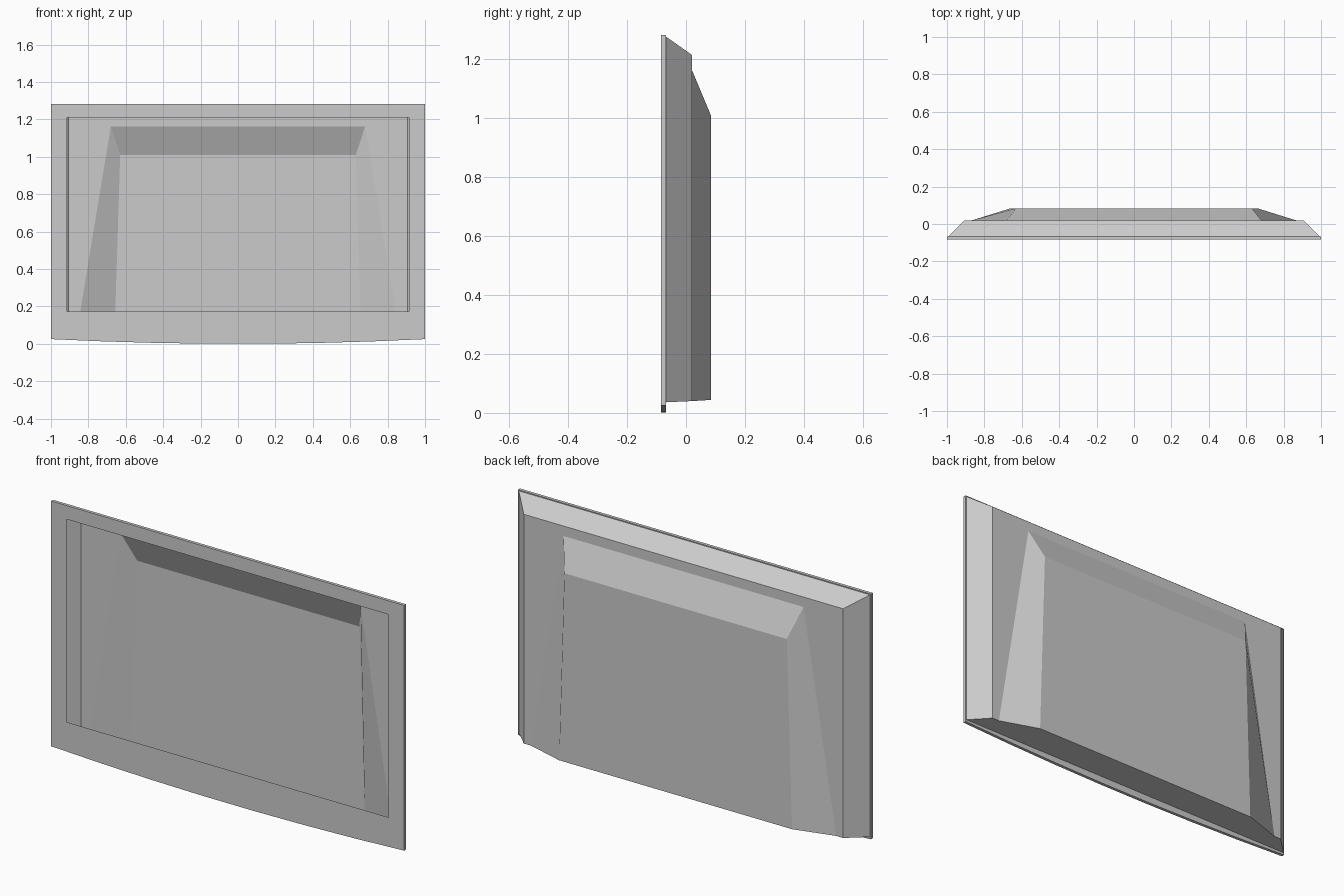
import bpy
import bmesh

cube = bpy.data.objects.get("Cube")
if cube:
    bpy.data.objects.remove(cube, do_unlink=True)

grey = bpy.data.materials.new("plain grey")
grey.use_nodes = True
grey.diffuse_color = (0.6, 0.6, 0.6, 1)
bsdf = next(n for n in grey.node_tree.nodes if n.type == "BSDF_PRINCIPLED")
bsdf.inputs["Base Color"].default_value = grey.diffuse_color

# Depth of each layer, front to back
FRONT, RIM, BACK, CREST = -0.084, -0.068, 0.02, 0.084


def finish(name, bm):
    bmesh.ops.remove_doubles(bm, verts=bm.verts, dist=0.0001)
    mesh = bpy.data.meshes.new(name)
    bm.to_mesh(mesh)
    bm.free()
    mesh.materials.append(grey)
    obj = bpy.data.objects.new(name, mesh)
    bpy.context.collection.objects.link(obj)
    return obj


def face(bm, points):
    return bm.faces.new([bm.verts.new(p) for p in points])


def rect(half_top, half_bottom, top, bottom, y_top, y_bottom=None):
    """Corners: top left, top right, bottom right, bottom left."""
    y_bottom = y_top if y_bottom is None else y_bottom
    return [(half_top, y_top, top), (-half_top, y_top, top),
            (-half_bottom, y_bottom, bottom), (half_bottom, y_bottom, bottom)]


# Front bezel: flat border with a gently bowed lower edge
SEGMENTS = 7
bow = [(-1 + 2 * i / SEGMENTS) for i in range(SEGMENTS + 1)]


def outline(y):
    return [(1, y, 1.281), (-1, y, 1.281)] + [(x, y, 0.025 * x * x) for x in bow]


def border(bm, outer, inner, flip):
    a, b, c, d = inner
    strips = [[outer[0], outer[1], b, a],
              [outer[1], outer[2], c, b],
              [outer[-1], outer[0], a, d],
              outer[2:] + [d, c]]
    for strip in strips:
        face(bm, strip[::-1] if flip else strip)


bm = bmesh.new()
front, back = outline(FRONT), outline(RIM)
border(bm, front, rect(0.913, 0.913, 1.211, 0.172, FRONT), False)
border(bm, back, rect(0.995, 0.995, 1.276, 0.036, RIM), True)
for i in range(len(front)):
    j = (i + 1) % len(front)
    face(bm, [front[j], front[i], back[i], back[j]])
finish("screen_bezel", bm)

# Rear shell: sloped edges, flat back and a raised housing, open to the front
bm = bmesh.new()
rim = rect(0.995, 0.995, 1.276, 0.036, RIM)
flat = rect(0.905, 0.905, 1.214, 0.04, BACK)
foot = rect(0.68, 0.865, 1.163, 0.04, BACK)
crest = rect(0.63, 0.66, 1.01, 0.044, CREST)
for outer, inner in ((rim, flat), (flat, foot), (foot, crest)):
    for i in (3, 0, 1):
        j = (i + 1) % 4
        face(bm, [outer[j], outer[i], inner[i], inner[j]])
face(bm, crest[::-1])
# Undersides of the shell and of the raised housing
for outer, inner in ((rim, flat), (foot, crest)):
    face(bm, [outer[3], outer[2], inner[2], inner[3]])
bmesh.ops.remove_doubles(bm, verts=bm.verts, dist=0.0001)
bmesh.ops.recalc_face_normals(bm, faces=bm.faces)
# Keep the rear wall facing backwards
bm.faces.ensure_lookup_table()
if max(bm.faces, key=lambda f: f.calc_area()).normal.y < 0:
    bmesh.ops.reverse_faces(bm, faces=bm.faces)
finish("rear_shell", bm)
